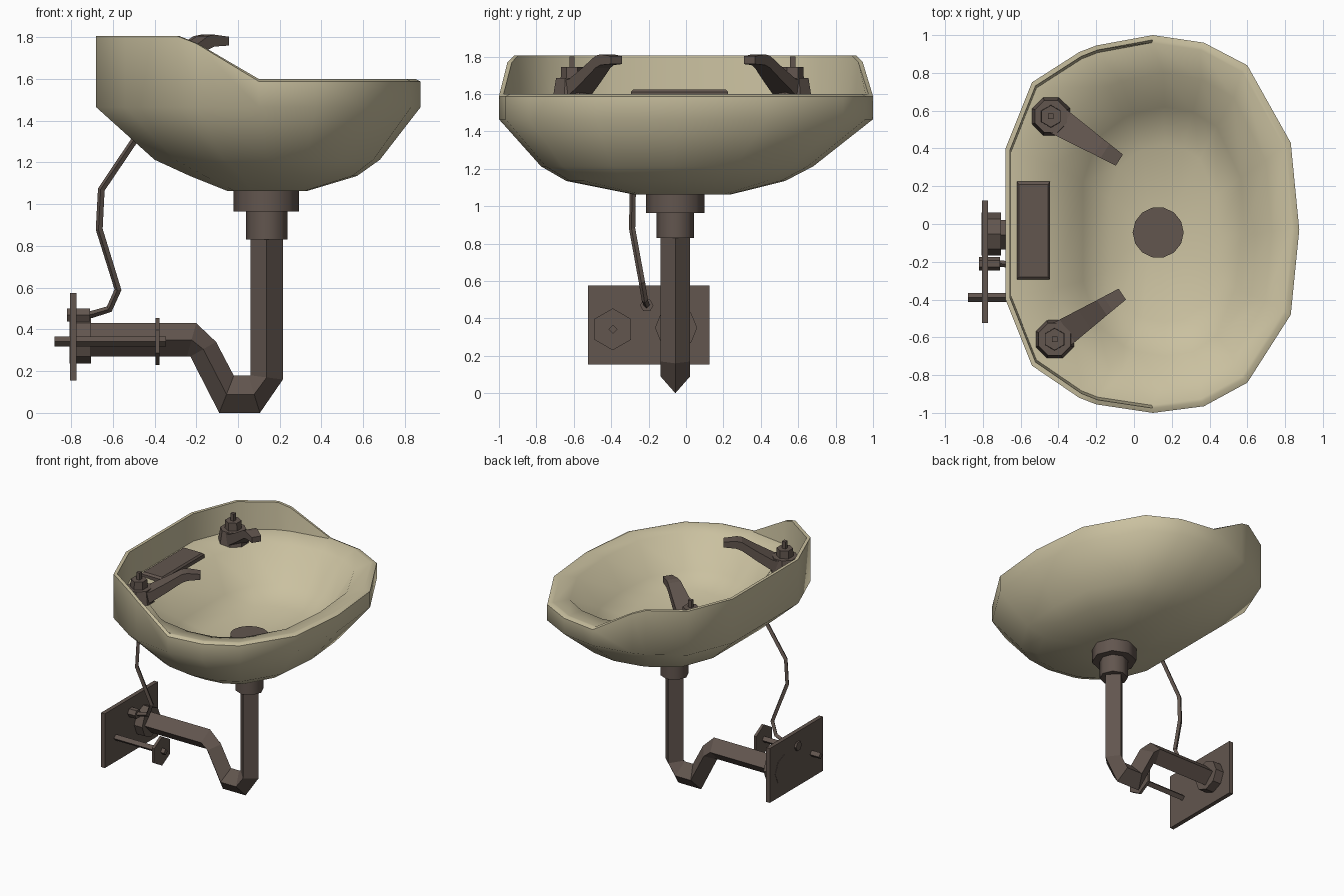
import bpy, bmesh, math
from mathutils import Vector

if "Cube" in bpy.data.objects:
    bpy.data.objects.remove(bpy.data.objects["Cube"])


def material(name, rgb):
    m = bpy.data.materials.new(name)
    m.diffuse_color = (*rgb, 1)
    m.use_nodes = True
    m.node_tree.nodes["Principled BSDF"].inputs["Base Color"].default_value = m.diffuse_color
    return m


CREAM = material("cream ceramic", (0.59, 0.53, 0.35))
BROWN = material("brown metal", (0.122, 0.092, 0.077))


def loft(name, rings, mat=BROWN):
    """Skin a list of equal-length closed rings and cap both ends."""
    bm = bmesh.new()
    vs = [[bm.verts.new(p) for p in r] for r in rings]
    n = len(rings[0])
    for a, b in zip(vs, vs[1:]):
        for i in range(n):
            j = (i + 1) % n
            bm.faces.new((a[i], a[j], b[j], b[i]))
    bm.faces.new(vs[0])
    bm.faces.new(vs[-1])
    bmesh.ops.recalc_face_normals(bm, faces=bm.faces)
    me = bpy.data.meshes.new(name)
    bm.to_mesh(me)
    bm.free()
    me.materials.append(mat)
    ob = bpy.data.objects.new(name, me)
    bpy.context.collection.objects.link(ob)
    return ob


def rod(name, a, b, r, n, phase=0.0, r2=None):
    """Straight n-sided bar from a to b, tapering to r2."""
    a, b = Vector(a), Vector(b)
    axis = (b - a).normalized()
    u = Vector((0, 1, 0)) if abs(axis.x) > 0.5 else Vector((1, 0, 0))
    v = axis.cross(u)
    ang = [phase + 2 * math.pi * i / n for i in range(n)]
    return loft(name, [[c + k * (math.cos(t) * u + math.sin(t) * v) for t in ang]
                       for c, k in ((a, r), (b, r2 or r))])


def smooth(ob, degrees):
    bpy.context.view_layer.objects.active = ob
    ob.select_set(True)
    bpy.ops.object.shade_smooth_by_angle(angle=math.radians(degrees))
    ob.select_set(False)


# Basin: one plan outline, squeezed into a series of boxes
OUT = [(0.10, 1.0), (0.37, 0.96), (0.60, 0.84), (0.83, 0.43), (0.875, -0.03),
       (0.83, -0.48), (0.60, -0.84), (0.37, -0.965), (0.10, -1.0), (-0.20, -0.955),
       (-0.29, -0.92), (-0.54, -0.75), (-0.68, -0.40), (-0.68, 0.40), (-0.54, 0.75),
       (-0.29, 0.91), (-0.20, 0.945)]


def rim_height(x, front):
    if x < -0.28:
        return 1.805
    return 1.77 if x < 0 else front


def ring(x0, x1, y0, y1, z=None, front=1.6):
    pts = []
    for x, y in OUT:
        px = x0 + (x + 0.68) / 1.555 * (x1 - x0)
        py = y0 + (y + 1.0) / 2.0 * (y1 - y0)
        pts.append((px, py, rim_height(x, front) if z is None else z))
    return pts


basin = loft("basin", [
    ring(-0.05, 0.33, -0.28, 0.24, 1.063),
    ring(-0.23, 0.57, -0.64, 0.53, 1.135),
    ring(-0.40, 0.68, -0.775, 0.68, 1.213),
    ring(-0.68, 0.875, -1.0, 1.0, 1.465),
    ring(-0.68, 0.875, -1.0, 1.0, front=1.588),
    ring(-0.657, 0.85, -0.975, 0.975, front=1.6),
    ring(-0.65, 0.835, -0.96, 0.96, 1.598),
    ring(-0.42, 0.73, -0.83, 0.80, 1.58),
    ring(-0.27, 0.59, -0.70, 0.62, 1.35),
    ring(-0.13, 0.45, -0.52, 0.42, 1.275),
    ring(0.01, 0.25, -0.17, 0.08, 1.235)], CREAM)
smooth(basin, 58)

# Drain plug and soap plate
rod("drain", (0.128, -0.045, 1.20), (0.128, -0.045, 1.25), 0.135, 14)


def rect(x0, x1, y0, y1, z):
    return [(x0, y0, z), (x1, y0, z), (x1, y1, z), (x0, y1, z)]


loft("soap_plate", [rect(-0.62, -0.445, -0.295, 0.225, 1.585),
                    rect(-0.62, -0.445, -0.295, 0.225, 1.612),
                    rect(-0.61, -0.455, -0.28, 0.21, 1.625)])

# Taps: distance along spout, bottom z, top z, half width
SPOUT = [(0, 1.59, 1.67, 0.08), (0.08, 1.595, 1.68, 0.072), (0.19, 1.665, 1.74, 0.06),
         (0.30, 1.74, 1.805, 0.048), (0.34, 1.755, 1.812, 0.044), (0.43, 1.76, 1.802, 0.035)]
up = Vector((0, 0, 1))
for side, base, tip in (("left", (-0.44, 0.57), (-0.08, 0.34)),
                        ("right", (-0.42, -0.61), (-0.06, -0.37))):
    b = Vector((*base, 0))
    d = (Vector((*tip, 0)) - b).normalized()
    w = d.cross(up)
    loft(side + "_spout", [[b + d * s + w * h * k + up * z
                            for k, z in ((-1, lo), (1, lo), (1, hi), (-1, hi))]
                           for s, lo, hi, h in SPOUT])
    for part, z0, z1, r, r2, n in (("base", 1.58, 1.685, 0.11, 0.092, 8),
                                   ("nut", 1.68, 1.745, 0.06, 0.058, 6),
                                   ("pin", 1.74, 1.80, 0.02, 0.02, 4)):
        rod(f"{side}_tap_{part}", b + up * z0, b + up * z1, r, n, math.pi / n, r2)

# Drain collars
PY = -0.057
smooth(rod("upper_collar", (0.135, PY, 0.965), (0.135, PY, 1.075), 0.157, 8), 50)
smooth(rod("lower_collar", (0.138, PY, 0.83), (0.138, PY, 0.97), 0.1, 8), 50)

# Trap pipe: inner and outer bend points, diamond cross-section
BEND = [((0.06, 0.86), (0.215, 0.86)), ((0.06, 0.18), (0.215, 0.16)),
        ((0.05, 0.178), (0.105, 0.0)), ((-0.02, 0.178), (-0.09, 0.0)),
        ((-0.105, 0.34), (-0.228, 0.27)), ((-0.20, 0.43), (-0.245, 0.27)),
        ((-0.79, 0.43), (-0.79, 0.27))]
loft("trap_pipe", [[(i[0], PY, i[1]),
                    ((i[0] + o[0]) / 2, PY + 0.078, (i[1] + o[1]) / 2),
                    (o[0], PY, o[1]),
                    ((i[0] + o[0]) / 2, PY - 0.078, (i[1] + o[1]) / 2)] for i, o in BEND])

# Wall plate with its fittings
loft("wall_plate", [rect(-0.805, -0.773, -0.525, 0.125, z) for z in (0.155, 0.575)])
rod("pipe_flange", (-0.807, -0.053, 0.35), (-0.705, -0.053, 0.35), 0.113, 8)
rod("valve_body", (-0.82, -0.21, 0.47), (-0.71, -0.21, 0.47), 0.036, 6)
rod("valve_stem", (-0.88, -0.39, 0.342), (-0.345, -0.39, 0.342), 0.024, 4)
rod("valve_wheel", (-0.395, -0.392, 0.342), (-0.375, -0.392, 0.342), 0.112, 6, math.pi / 2)

# Bent supply line
cu = bpy.data.curves.new("supply_line", "CURVE")
cu.dimensions = "3D"
cu.bevel_depth = 0.017
cu.bevel_resolution = 0
cu.use_fill_caps = True
path = [(-0.74, -0.21, 0.47), (-0.70, -0.21, 0.472), (-0.617, -0.22, 0.497),
        (-0.575, -0.235, 0.59), (-0.665, -0.288, 0.88), (-0.655, -0.285, 1.07),
        (-0.47, -0.28, 1.345)]
sp = cu.splines.new("POLY")
sp.points.add(len(path) - 1)
for p, c in zip(sp.points, path):
    p.co = (*c, 1)
sp.use_smooth = False
cu.materials.append(BROWN)
bpy.context.collection.objects.link(bpy.data.objects.new("supply_line", cu))
